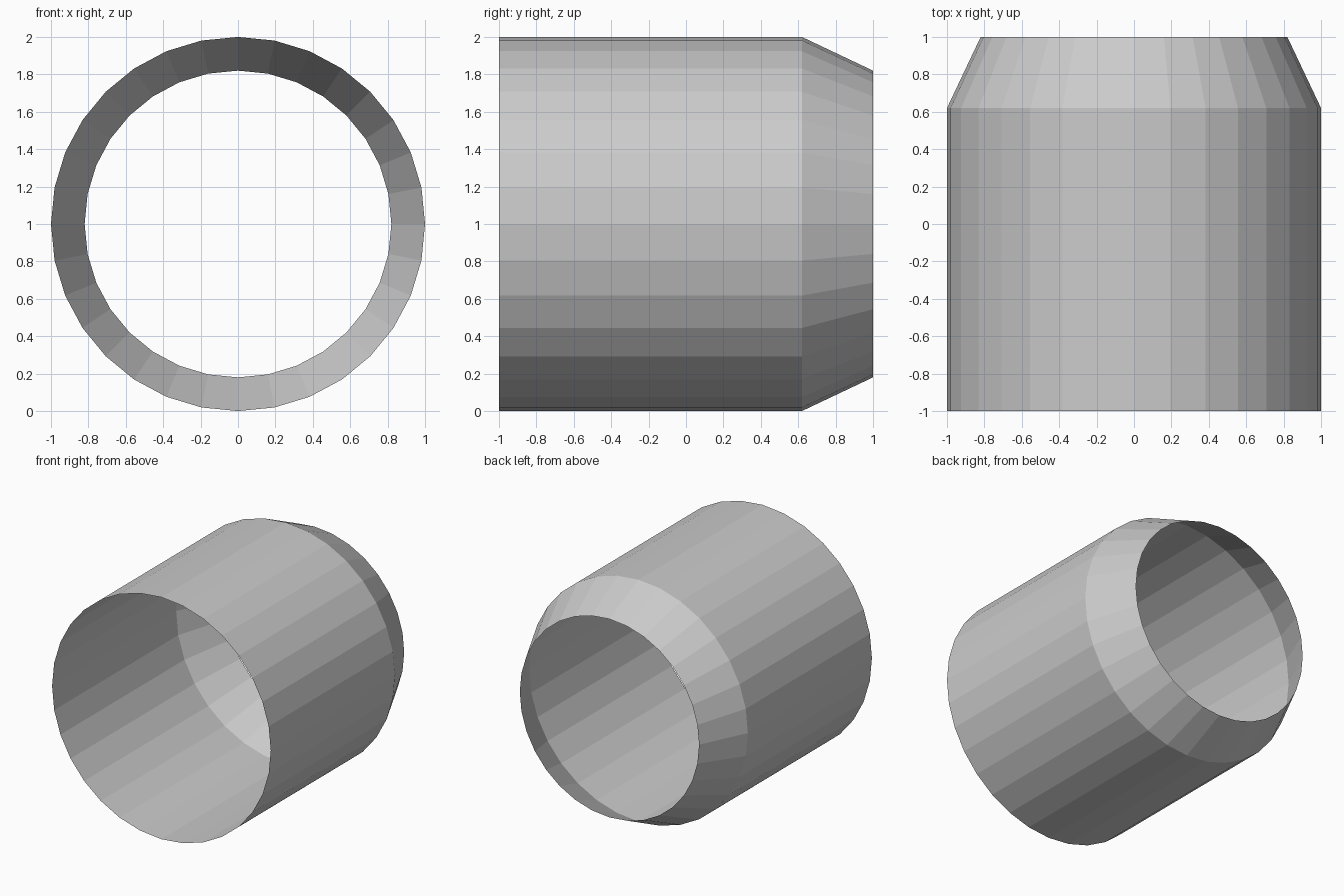
import bpy, bmesh, math

if "Cube" in bpy.data.objects:
    bpy.data.objects.remove(bpy.data.objects["Cube"])

SIDES = 32
# (y position, radius) along the tube axis
PROFILE = [(-1.0, 1.0), (0.62, 1.0), (1.0, 0.82)]

bm = bmesh.new()

# Rings of vertices around the y axis, centred at z = 1
rings = []
for y, r in PROFILE:
    angles = [2 * math.pi * i / SIDES for i in range(SIDES)]
    rings.append([bm.verts.new((r * math.cos(a), y, 1 + r * math.sin(a))) for a in angles])

# Open single-skin wall and tapered collar
for a, b in zip(rings, rings[1:]):
    for i in range(SIDES):
        j = (i + 1) % SIDES
        bm.faces.new((a[i], b[i], b[j], a[j]))

# Flat-shaded, outward-facing sides
for f in bm.faces:
    f.normal_update()
    c = f.calc_center_median()
    if f.normal.x * c.x + f.normal.z * (c.z - 1) < 0:
        f.normal_flip()

mesh = bpy.data.meshes.new("tapered_tube")
bm.to_mesh(mesh)
bm.free()
tube = bpy.data.objects.new("tapered_tube", mesh)
bpy.context.collection.objects.link(tube)
